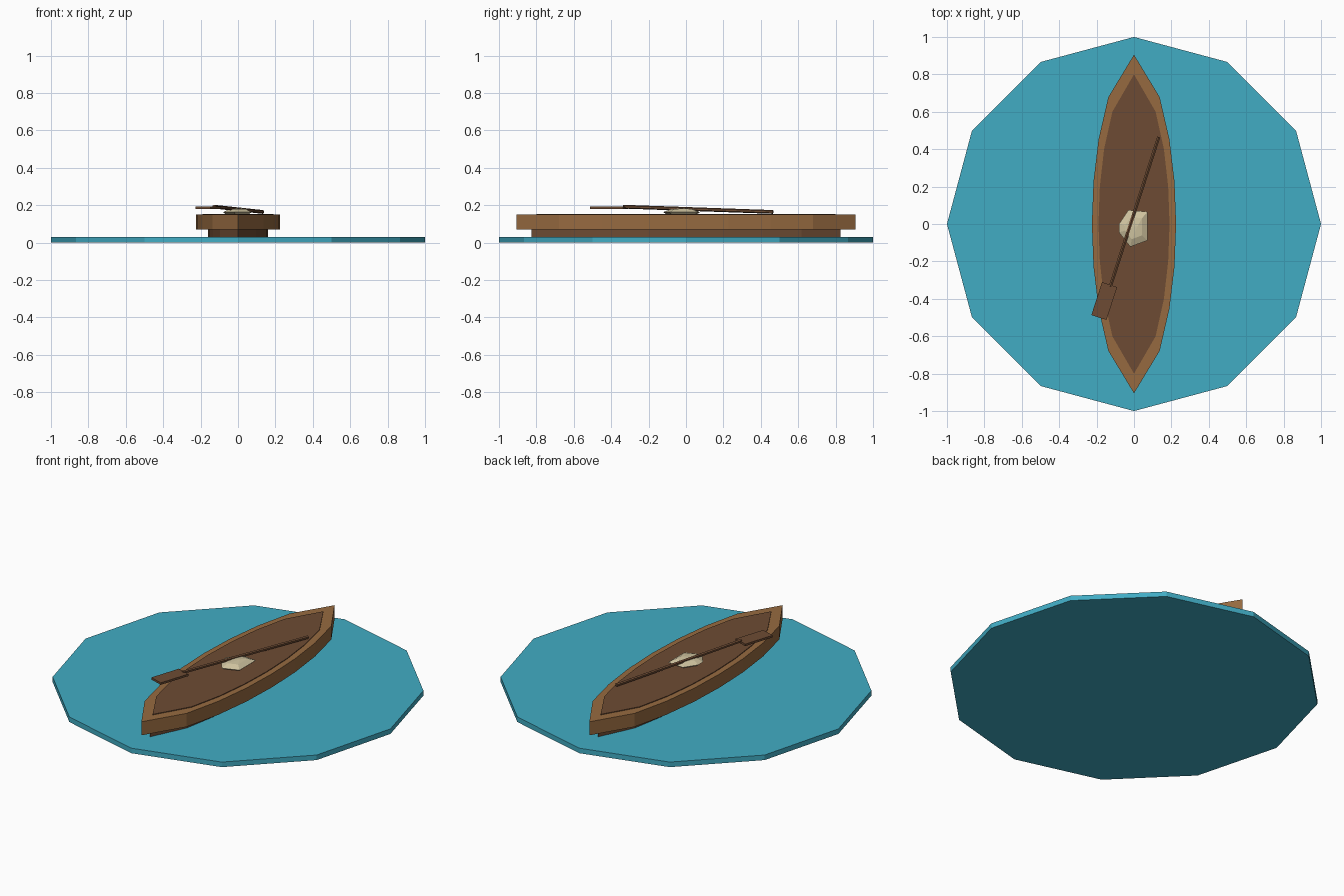
import bpy, bmesh, math
from mathutils import Vector, Matrix

if "Cube" in bpy.data.objects:
    bpy.data.objects.remove(bpy.data.objects["Cube"])


def lin(c):
    c /= 255
    return c / 12.92 if c <= 0.04045 else ((c + 0.055) / 1.055) ** 2.4


def material(name, r, g, b):
    m = bpy.data.materials.new(name)
    m.diffuse_color = (lin(r), lin(g), lin(b), 1)
    m.use_nodes = True
    m.node_tree.nodes["Principled BSDF"].inputs["Base Color"].default_value = m.diffuse_color
    return m


WATER = material("water blue", 65, 172, 196)
WOOD = material("light wood", 150, 106, 64)
DARK = material("dark wood", 109, 75, 51)
CREAM = material("cream", 208, 196, 160)


def finish(name, bm, mat):
    bmesh.ops.recalc_face_normals(bm, faces=bm.faces)
    me = bpy.data.meshes.new(name)
    bm.to_mesh(me)
    bm.free()
    me.materials.append(mat)
    ob = bpy.data.objects.new(name, me)
    bpy.context.collection.objects.link(ob)
    return ob


def prism(name, outline, z0, z1, mat):
    bm = bmesh.new()
    face = bm.faces.new([bm.verts.new((x, y, z0)) for x, y in outline])
    ext = bmesh.ops.extrude_face_region(bm, geom=[face], use_keep_orig=True)
    top = [v for v in ext["geom"] if isinstance(v, bmesh.types.BMVert)]
    bmesh.ops.translate(bm, verts=top, vec=(0, 0, z1 - z0))
    return finish(name, bm, mat)


def boat_outline(half_width, half_length):
    """Pointed at both ends, with straight segments between."""
    side = [(half_width * max(0, 1 - t * t) ** 0.6, half_length * t)
            for t in (-1, -0.75, -0.5, -0.25, 0, 0.25, 0.5, 0.75, 1)]
    return side + [(-x, y) for x, y in reversed(side[1:-1])]


# Twelve-sided sheet of water
prism("water", [(math.cos(i * math.pi / 6), math.sin(i * math.pi / 6))
                for i in range(12)], 0, 0.03, WATER)

# Hull: narrow keel layer, wide upper layer, dark deck inset
prism("lower_hull", boat_outline(0.16, 0.825), 0.03, 0.07, DARK)
prism("upper_hull", boat_outline(0.225, 0.905), 0.07, 0.15, WOOD)
prism("deck", boat_outline(0.19, 0.80), 0.149, 0.154, DARK)

# Faceted lump under the paddle
outline = [(-0.08, 0.0), (-0.03, 0.075), (0.072, 0.065),
           (0.072, -0.088), (-0.02, -0.122), (-0.08, -0.045)]
bm = bmesh.new()
centre = Vector((0.0, -0.02))
rings = []
for scale, z in ((0.8, 0.15), (1.0, 0.163), (0.6, 0.179)):
    pts = [centre + (Vector(p) - centre) * scale for p in outline]
    rings.append([bm.verts.new((p.x, p.y, z)) for p in pts])
apex = bm.verts.new((0.02, -0.01, 0.184))
bm.faces.new(rings[0])
for i in range(6):
    j = (i + 1) % 6
    for a, b in zip(rings, rings[1:]):
        bm.faces.new((a[i], a[j], b[j]))
        bm.faces.new((a[i], b[j], b[i]))
    bm.faces.new((rings[2][i], rings[2][j], apex))
finish("bundle", bm, CREAM)

# Paddle shaft resting across the boat
a, b = Vector((-0.127, -0.335, 0.192)), Vector((0.132, 0.465, 0.164))
bm = bmesh.new()
bmesh.ops.create_cone(bm, cap_ends=True, segments=6, radius1=0.01, radius2=0.01,
                      depth=(b - a).length)
bm.transform(Matrix.Translation((a + b) / 2)
             @ (b - a).to_track_quat("Z", "Y").to_matrix().to_4x4())
finish("paddle_shaft", bm, DARK)

# Flat paddle blade
bm = bmesh.new()
bmesh.ops.create_cube(bm, size=1)
bm.transform(Matrix.Translation((-0.159, -0.412, 0.186))
             @ Matrix.Rotation(math.radians(-18), 4, "Z")
             @ Matrix.Diagonal((0.085, 0.185, 0.012, 1)))
finish("paddle_blade", bm, DARK)
